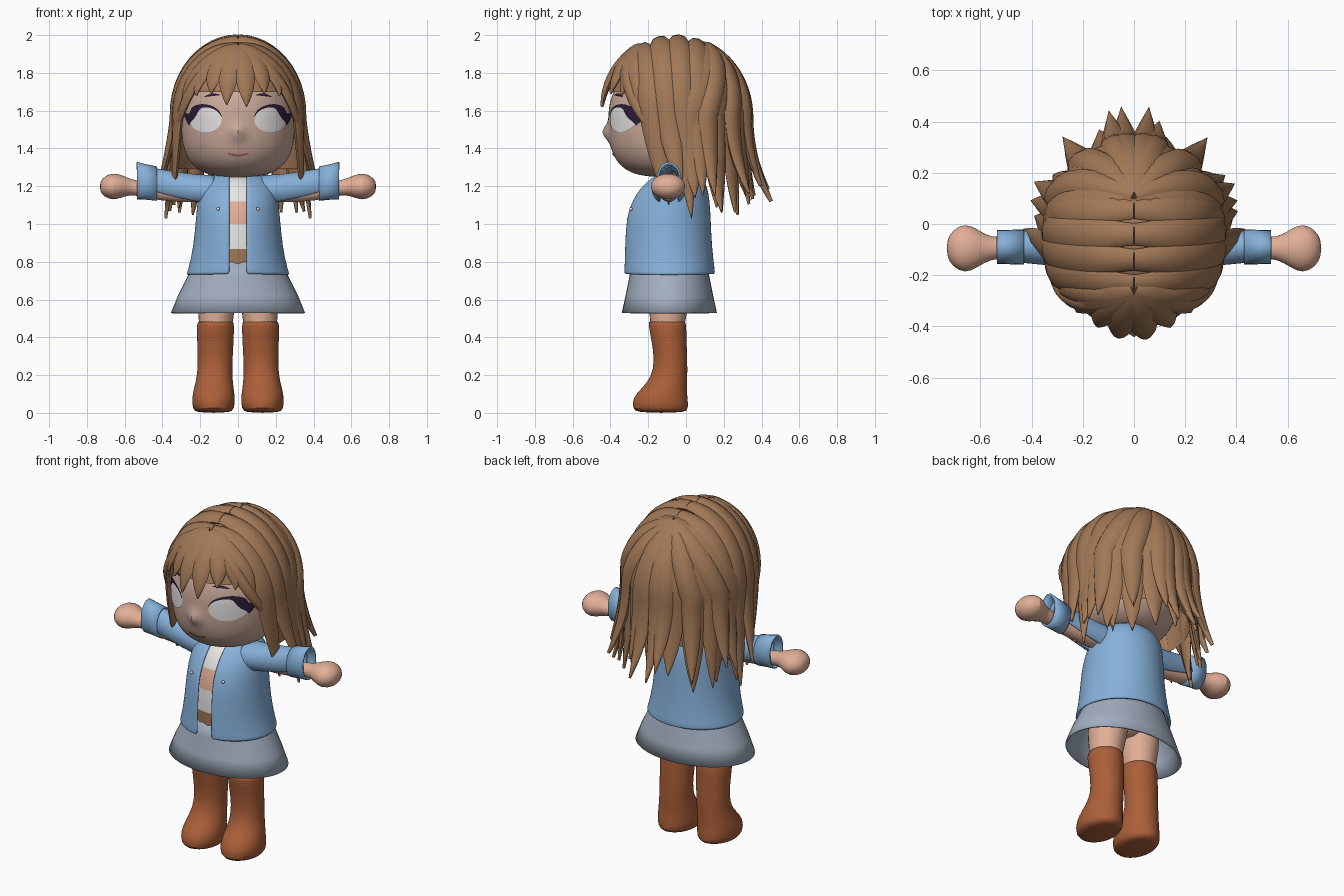
import bpy, bmesh, random
from math import sin, cos, pi, asin, sqrt, radians
from mathutils import Vector

random.seed(4)
if "Cube" in bpy.data.objects:
    bpy.data.objects.remove(bpy.data.objects["Cube"])


def material(name, *rgb):
    m = bpy.data.materials.new(name)
    m.use_nodes = True
    m.diffuse_color = (*rgb, 1)
    m.node_tree.nodes["Principled BSDF"].inputs["Base Color"].default_value = (*rgb, 1)
    return m


HAIR = material("brown hair", .36, .19, .095)
SKIN = material("skin", .76, .43, .31)
FACE = material("face skin", .59, .40, .32)
BLUE = material("blue cloth", .24, .44, .70)
GREY = material("grey cloth", .36, .42, .52)
BOOT = material("boot leather", .41, .115, .04)
WHITE = material("white", .82, .81, .79)
DARK = material("dark lash", .025, .012, .04)
LIPS = material("lips", .36, .14, .11)


def finish(name, bm, mats, mirror=False, solid=0, subsurf=0):
    bmesh.ops.recalc_face_normals(bm, faces=bm.faces)
    me = bpy.data.meshes.new(name)
    bm.to_mesh(me)
    bm.free()
    for m in mats if isinstance(mats, list) else [mats]:
        me.materials.append(m)
    me.shade_smooth()
    me.set_sharp_from_angle(angle=radians(50))
    ob = bpy.data.objects.new(name, me)
    bpy.context.collection.objects.link(ob)
    if mirror:
        ob.modifiers.new("Mirror", 'MIRROR').use_mirror_merge = False
    if solid:
        ob.modifiers.new("Solidify", 'SOLIDIFY').thickness = solid
    if subsurf:
        s = ob.modifiers.new("Subdivision", 'SUBSURF')
        s.levels = s.render_levels = subsurf


def skin_rings(bm, rings, closed=True):
    """Bridge consecutive rings of vertices with quads."""
    for a, b in zip(rings, rings[1:]):
        n = len(a)
        for i in range(n if closed else n - 1):
            j = (i + 1) % n
            bm.faces.new((a[i], a[j], b[j], b[i]))


def loft(rings, axis='z', gap=0, caps=False, n=24):
    """Elliptical loft: each ring is (height, centre u, centre v, radius u, radius v)."""
    bm, out = bmesh.new(), []
    for h, cu, cv, ru, rv in rings:
        a0 = asin(gap / ru) if gap else 0
        ring = []
        for i in range(n):
            a = a0 + (2 * pi - 2 * a0) * i / (n - 1 if gap else n)
            u, v = cu + ru * sin(a), cv - rv * cos(a)
            ring.append(bm.verts.new((u, v, h) if axis == 'z' else (h, u, v)))
        out.append(ring)
    skin_rings(bm, out, closed=not gap)
    if caps:
        bm.faces.new(out[0])
        bm.faces.new(out[-1])
    return bm


# Legs, boots and hips
finish("boots", loft([(0, .13, -.13, .09, .125), (.02, .13, -.135, .112, .15),
                      (.08, .13, -.138, .115, .147), (.13, .128, -.115, .106, .12),
                      (.19, .124, -.088, .094, .096), (.27, .121, -.08, .092, .088),
                      (.37, .12, -.088, .097, .092), (.475, .119, -.1, .1, .102),
                      (.49, .119, -.1, .094, .097)], caps=True), BOOT, mirror=True, subsurf=1)
finish("thighs", loft([(.44, .119, -.1, .084, .087), (.6, .113, -.09, .104, .108),
                       (.76, .1, -.085, .11, .13)], caps=True), SKIN, mirror=True)
finish("hips", loft([(.62, 0, -.085, .05, .06), (.66, 0, -.085, .14, .12),
                     (.79, 0, -.085, .2, .17)], caps=True), SKIN)
finish("skirt", loft([(.53, 0, -.088, .355, .252), (.62, 0, -.088, .318, .232),
                      (.72, 0, -.088, .268, .212), (.805, 0, -.09, .225, .198)], n=40),
       GREY, solid=.01)

# Torso with belt, shirt and bare midriff, coloured by height
bm = loft([(.78, 0, -.09, .212, .2), (.868, 0, -.092, .205, .2), (1.0, 0, -.095, .195, .195),
           (1.12, 0, -.09, .185, .18), (1.2, 0, -.08, .16, .14), (1.25, 0, -.075, .09, .09)], caps=True)
for f in bm.faces:
    z = f.calc_center_median().z
    f.material_index = 0 if z < .868 else 2 if 1 < z < 1.12 else 1
finish("torso", bm, [HAIR, WHITE, SKIN])
finish("neck", loft([(1.18, 0, -.07, .08, .075), (1.34, 0, -.07, .07, .07)]), SKIN)

# Open jacket and buttons
finish("jacket", loft([(.735, 0, -.09, .276, .245), (.755, 0, -.09, .264, .243), (.88, 0, -.097, .236, .234),
                       (1.04, 0, -.097, .222, .228), (1.13, 0, -.083, .214, .208), (1.2, 0, -.065, .204, .178),
                       (1.25, 0, -.05, .16, .135), (1.272, 0, -.045, .105, .095)], gap=.046, n=40),
       BLUE, solid=.018, subsurf=1)
bm = bmesh.new()
bmesh.ops.create_uvsphere(bm, u_segments=10, v_segments=6, radius=.009)
bmesh.ops.translate(bm, verts=bm.verts, vec=(.105, -.291, 1.08))
finish("buttons", bm, WHITE, mirror=True)

# Sleeves open underneath, closed cuffs, bare arms with rounded hands
finish("sleeves", loft([(.12, -.09, 1.175, .095, .085), (.22, -.09, 1.18, .085, .082),
                        (.35, -.09, 1.2, .07, .08), (.49, -.09, 1.224, .058, .082)],
                       axis='x', gap=.05), BLUE, mirror=True, solid=.01, subsurf=1)
finish("cuffs", loft([(.43, -.09, 1.214, .069, .091), (.49, -.09, 1.223, .067, .094),
                      (.535, -.09, 1.23, .066, .099)], axis='x'), BLUE, mirror=True, solid=.01)
finish("arms", loft([(.1, -.09, 1.165, .05, .05), (.35, -.09, 1.163, .048, .05), (.48, -.092, 1.18, .044, .043),
                     (.56, -.095, 1.195, .04, .038), (.61, -.095, 1.2, .075, .058),
                     (.66, -.095, 1.198, .1, .074), (.71, -.095, 1.198, .072, .055),
                     (.732, -.095, 1.198, .03, .022)], axis='x', caps=True), SKIN, mirror=True, subsurf=1)

# Head with full cheeks and a small nose
HC, HR = Vector((0, -.1, 1.57)), Vector((.3, .31, .32))


def girth(z):
    t = min(1, abs(z - HC.z) / HR.z)
    e = 3.1 if z < HC.z else 2
    return (1 - t ** e) ** (1 / e)


def nose(x, z):
    return .034 * 2.718 ** (-(x / .032) ** 2 - ((z - 1.485) / .042) ** 2)


def face_y(x, z):
    k = girth(z)
    return HC.y - HR.y * k * sqrt(max(0, 1 - (x / (HR.x * k)) ** 2)) - nose(x, z)


bm = bmesh.new()
bmesh.ops.create_uvsphere(bm, u_segments=64, v_segments=48, radius=1)
for v in bm.verts:
    flat = Vector((v.co.x, v.co.y))
    z = HC.z + HR.z * v.co.z
    if flat.length > 1e-4:
        flat = flat.normalized() * girth(z)
    x, y = HR.x * flat.x, HC.y + HR.y * flat.y
    v.co = (x, y - (nose(x, z) if y < HC.y else 0), z)
finish("head", bm, FACE)


# Painted face plates that hug the face between two curves
def plate(name, x0, x1, low, top, mat, lift, mirror=True):
    bm, cols = bmesh.new(), []
    for i in range(21):
        x = x0 + (x1 - x0) * (1 - cos(pi * i / 20)) / 2
        zs = [low(x) + (top(x) - low(x)) * j / 8 for j in range(9)]
        cols.append([bm.verts.new((x, face_y(x, z) - lift, z)) for z in zs])
    skin_rings(bm, cols, closed=False)
    finish(name, bm, mat, mirror=mirror)


def eye_arc(x):
    return .067 * sqrt(max(0, 1 - ((x - .172) / .086) ** 2))


def lash_low(x):
    s = (x - .088) / .2
    return 1.55 + eye_arc(x) - .045 * max(0, sin(pi * (x - .2) / .085)) * (x > .2) + .028 * s ** 8


def lash_top(x):
    s = (x - .088) / .2
    return 1.556 + eye_arc(x) + .005 + .03 * s * s


plate("eyes", .087, .257, lambda x: 1.553 - eye_arc(x), lambda x: 1.553 + eye_arc(x), WHITE, .005)
plate("eyelashes", .088, .288, lash_low, lash_top, DARK, .008)
plate("eyebrows", .095, .18, lambda x: 1.682 - .12 * (x - .095),
      lambda x: 1.684 - .12 * (x - .095) + .012 * sin(pi * (x - .095) / .085), DARK, .006)
plate("mouth", -.055, .055, lambda x: 1.357 + 4 * x * x,
      lambda x: 1.371 + x * x - .003 * cos(60 * x), LIPS, .005, mirror=False)

# Hair: a shell under many tapered locks
C, R = Vector((0, -.06, 1.58)), Vector((.34, .37, .40))


def lock(bm, path, width, thick=.024, steps=24, sides=8):
    pts = [path(i / steps) for i in range(steps + 1)]
    rings = []
    for i, p in enumerate(pts):
        u = i / steps
        along = (pts[min(i + 1, steps)] - pts[max(i - 1, 0)]).normalized()
        d = p - C
        out = Vector((d.x / R.x ** 2, d.y / R.y ** 2, max(d.z, 0) / R.z ** 2))
        side = along.cross(out).normalized()
        out = side.cross(along).normalized()
        k = 1 - u ** 4 + .03
        w, t = width * min(1, .65 + 2 * u) * k, thick * (.3 + .7 * k)
        rings.append([bm.verts.new(p + side * w * cos(a) + out * t * sin(a))
                      for a in (2 * pi * j / sides for j in range(sides))])
    skin_rings(bm, rings)
    bm.faces.new(rings[0])
    bm.faces.new(rings[-1])


def side_path(y0, y1, tip, flare):
    def path(u):
        y = y0 + (y1 - y0) * u ** 1.6
        s = sqrt(1 - ((y - C.y) / R.y) ** 2)
        t, d = min(1, u / .5) * pi / 2, max(0, u - .5) / .5
        return Vector((R.x * s * sin(t) * (1 + flare * d ** 1.5), y,
                       C.z + R.z * s * cos(t) + (tip - C.z) * d))
    return path


def back_path(a, tip, flare, lift=1.0):
    crown, rim = Vector((0, .46, .888)), Vector((sin(a), cos(a), 0))

    def path(u):
        t, d = min(1, u / .42), max(0, u - .42) / .58
        q = crown.slerp(rim, t) * (1 + (lift - 1) * t + flare * d ** 2)
        return Vector((C.x + R.x * q.x, C.y + R.y * q.y, C.z + R.z * q.z + (tip - C.z) * d))
    return path


def bang_path(tx, tz):
    def path(u):
        x = tx * sin(u * pi / 2)
        z = 1.93 + (tz - 1.93) * (.35 * u + .65 * (1 - cos(u * pi / 2)))
        q = 1 - (x / R.x) ** 2 - (max(z - C.z, 0) / (R.z + .01)) ** 2
        return Vector((x, C.y - (R.y + .02) * sqrt(max(q, .02)), z))
    return path


bm = bmesh.new()
bmesh.ops.create_uvsphere(bm, u_segments=48, v_segments=40, radius=1)
for v in bm.verts:
    if v.co.z < 0:
        flat = Vector((v.co.x, v.co.y, 0)).normalized()
        v.co = flat + Vector((0, 0, v.co.z * .75))
    v.co = C + Vector((v.co.x * R.x, v.co.y * R.y, v.co.z * R.z)) * .97
cut = [f for f in bm.faces if f.calc_center_median().z < 1.29 or
       (f.calc_center_median().z < 1.71 and f.calc_center_median().y < -.14)]
bmesh.ops.delete(bm, geom=cut, context='FACES')
finish("hair_shell", bm, HAIR)

bm = bmesh.new()
for y0, y1, tip, flare in ((-.235, -.09, 1.1, .0), (-.14, -.02, 1.17, .26), (-.04, .03, 1.03, .16),
                           (.06, .09, 1.15, .28), (.14, .19, 1.06, .24)):
    lock(bm, side_path(y0, y1, tip, flare), .064)
finish("side_hair", bm, HAIR, mirror=True)

bm = bmesh.new()
for i in range(9):
    lock(bm, back_path(radians(-76 + 19 * i), random.uniform(1.04, 1.16), random.uniform(.08, .24)), .075)
for i in range(6):
    lock(bm, back_path(radians(-62 + 25 * i), random.uniform(1.08, 1.22), random.uniform(.2, .34), 1.05), .058, .03)
for a in (-6, 7):
    lock(bm, back_path(radians(a), 1.12, .34, 1.05), .055, .03)
finish("back_hair", bm, HAIR)

bm = bmesh.new()
for tx, tz, w in ((.045, 1.62, .06), (-.06, 1.63, .06), (.14, 1.69, .06), (-.14, 1.69, .06),
                  (.22, 1.68, .06), (-.22, 1.68, .06), (.285, 1.62, .05), (-.285, 1.62, .05),
                  (.332, 1.38, .034), (-.332, 1.38, .034)):
    lock(bm, bang_path(tx, tz), w, thick=.022)
finish("bangs", bm, HAIR)
